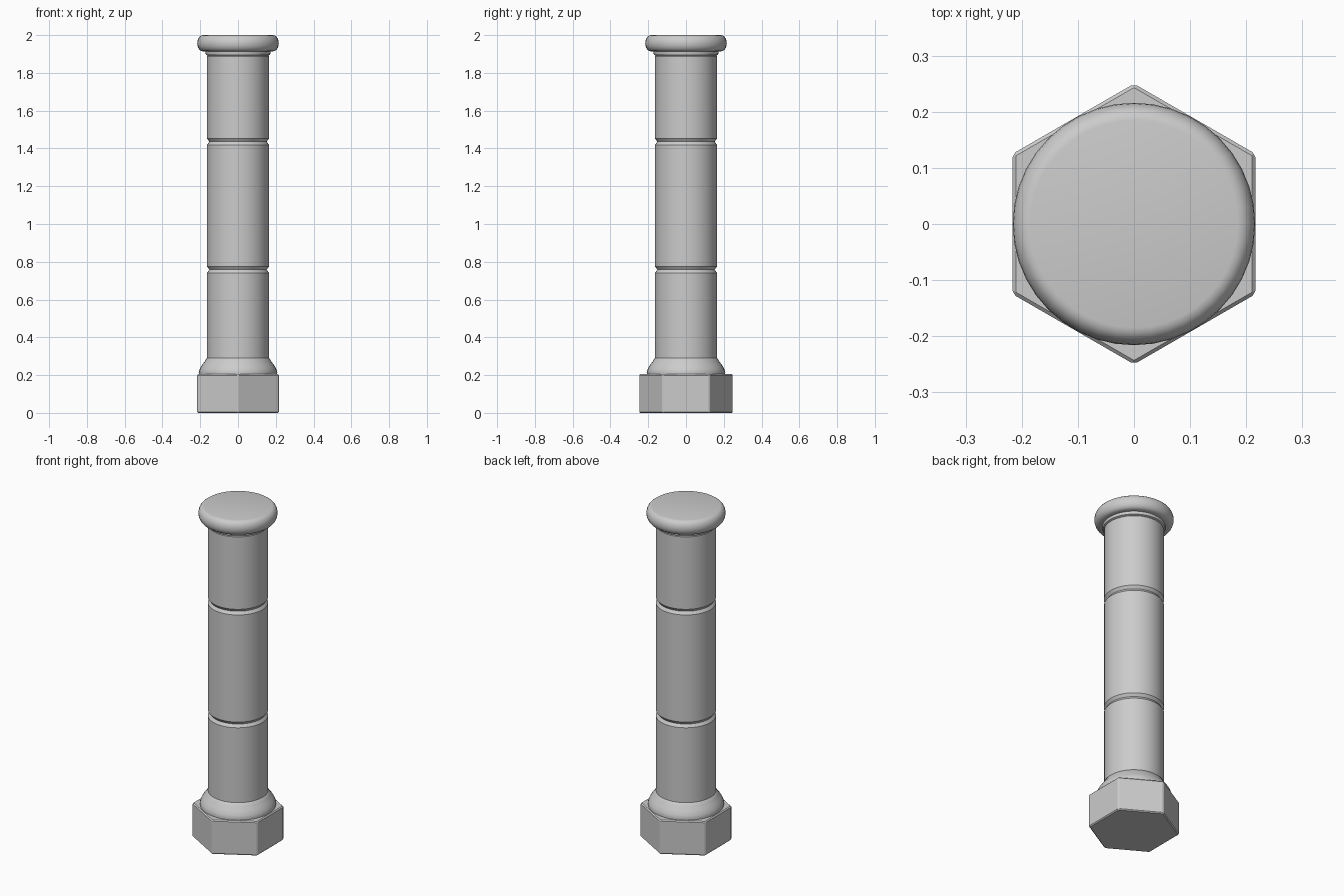
import bpy, bmesh, math

if "Cube" in bpy.data.objects:
    bpy.data.objects.remove(bpy.data.objects["Cube"])


def lathe(name, profile, sides=40):
    """Closed solid of revolution about z from (radius, height) points."""
    bm = bmesh.new()
    rings = []
    for r, z in profile:
        rings.append([bm.verts.new((r * math.cos(2 * math.pi * i / sides),
                                    r * math.sin(2 * math.pi * i / sides), z))
                      for i in range(sides)])
    for a, b in zip(rings, rings[1:]):
        for i in range(sides):
            j = (i + 1) % sides
            bm.faces.new((a[i], a[j], b[j], b[i]))
    bm.faces.new(rings[0][::-1])
    bm.faces.new(rings[-1])
    mesh = bpy.data.meshes.new(name)
    bm.to_mesh(mesh)
    bm.free()
    obj = bpy.data.objects.new(name, mesh)
    bpy.context.collection.objects.link(obj)
    bpy.ops.object.select_all(action='DESELECT')
    obj.select_set(True)
    bpy.context.view_layer.objects.active = obj
    bpy.ops.object.shade_smooth_by_angle(angle=math.radians(35))
    return obj


# Hexagonal plinth, corners pointing along y, with slightly eased edges
bpy.ops.mesh.primitive_cylinder_add(vertices=6, radius=0.25, depth=0.205,
                                    location=(0, 0, 0.1025))
plinth = bpy.context.object
plinth.name = "hexagonal_plinth"
bevel = plinth.modifiers.new("eased_edges", 'BEVEL')
bevel.width = 0.006
bevel.segments = 1

# Shaft with flared foot, two V-shaped grooves and a small neck ring
R = 0.164
profile = [(0.205, 0.195), (0.208, 0.215), (0.203, 0.232), (0.190, 0.255),
           (0.175, 0.274), (0.166, 0.29), (R, 0.291)]
for groove in (0.758, 1.436):
    profile += [(R, groove - 0.017), (R - 0.005, groove - 0.010),
                (R - 0.012, groove), (R - 0.005, groove + 0.010),
                (R, groove + 0.017)]
profile += [(R, 1.888), (0.160, 1.892), (0.170, 1.896),
            (0.172, 1.905), (0.172, 1.925)]
lathe("grooved_shaft", profile)

# Rounded cap with a flat top
cap = [(0.165, 1.912)]
for i in range(11):
    a = math.radians(-90 + 18 * i)
    cap.append((0.185 + 0.031 * math.cos(a), 1.957 + 0.043 * math.sin(a)))
lathe("rounded_cap", cap)
